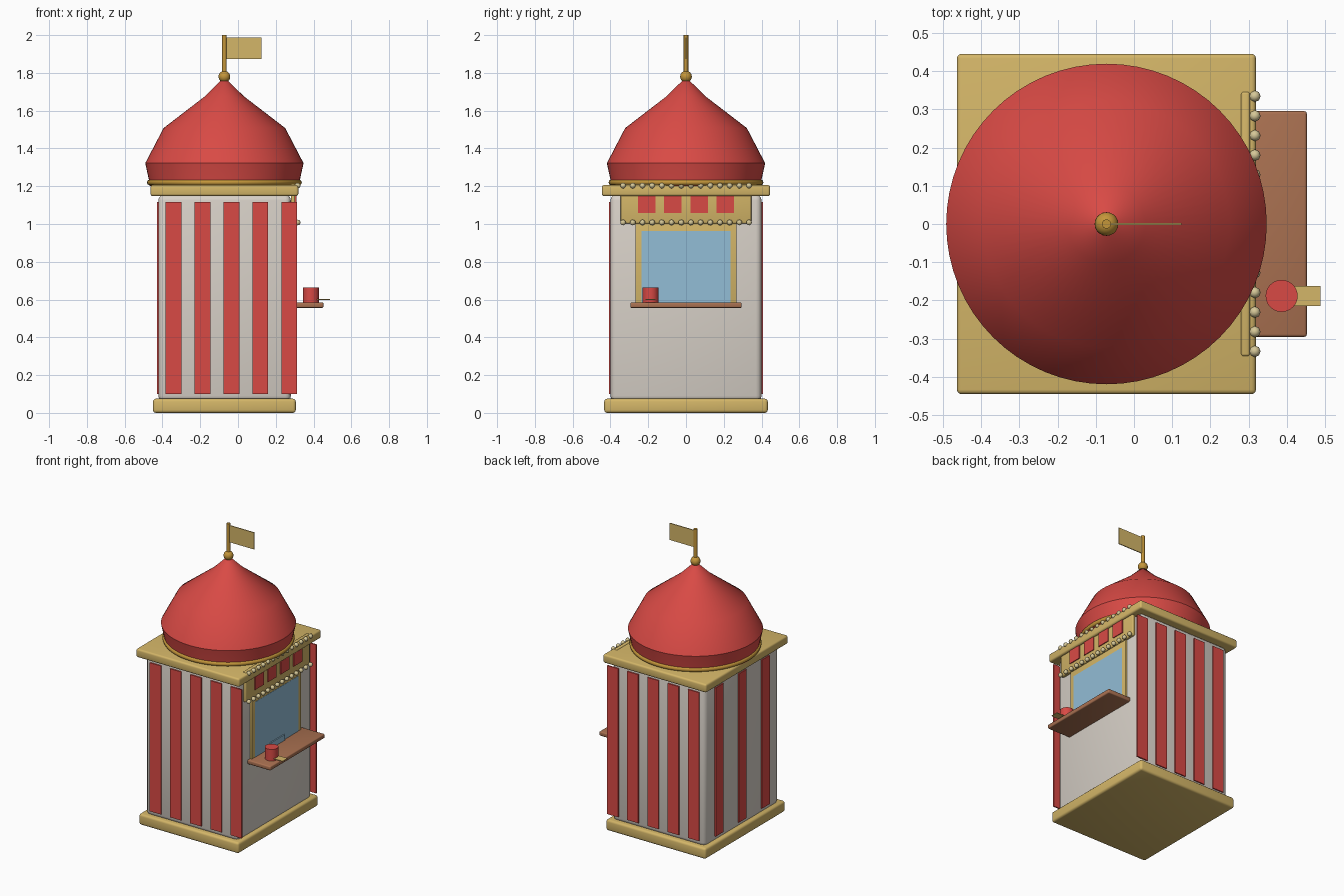
import bpy, bmesh, math
from mathutils import Matrix, Vector

if "Cube" in bpy.data.objects:
    bpy.data.objects.remove(bpy.data.objects["Cube"])

CX = -0.072  # axis of the booth


def mat(name, r, g, b):
    lin = lambda c: ((c / 255 + 0.055) / 1.055) ** 2.4 if c > 10 else c / 3295
    m = bpy.data.materials.new(name)
    m.diffuse_color = (lin(r), lin(g), lin(b), 1)
    m.use_nodes = True
    m.node_tree.nodes["Principled BSDF"].inputs["Base Color"].default_value = m.diffuse_color
    return m


RED = mat("red", 217, 74, 69)
CREAM = mat("cream", 216, 209, 200)
GOLD = mat("pale gold", 212, 182, 104)
BRASS = mat("brass", 196, 150, 58)
BULB = mat("bulb cream", 214, 200, 152)
WOOD = mat("wood", 170, 113, 81)
GLASS = mat("glass blue", 146, 189, 214)


def finish(name, bm, m, smooth=None):
    bmesh.ops.recalc_face_normals(bm, faces=bm.faces)
    me = bpy.data.meshes.new(name)
    bm.to_mesh(me)
    bm.free()
    ob = bpy.data.objects.new(name, me)
    bpy.context.collection.objects.link(ob)
    me.materials.append(m)
    if smooth:
        bpy.ops.object.select_all(action='DESELECT')
        ob.select_set(True)
        bpy.context.view_layer.objects.active = ob
        bpy.ops.object.shade_smooth_by_angle(angle=math.radians(smooth))
    return ob


def box(name, x, y, z, m, bevel=0):
    """Box from (min, max) pairs, optionally with rounded edges."""
    bm = bmesh.new()
    size = [b - a for a, b in (x, y, z)]
    mid = Vector([(a + b) / 2 for a, b in (x, y, z)])
    bmesh.ops.create_cube(bm, size=1, matrix=Matrix.Translation(mid) @ Matrix.Diagonal((*size, 1)))
    if bevel:
        bmesh.ops.bevel(bm, geom=bm.edges[:], offset=bevel, segments=3, profile=0.5, affect='EDGES')
    return finish(name, bm, m, 35 if bevel else None)


def lathe(name, profile, m, centre=(CX, 0), steps=64, smooth=35):
    """Closed turned solid from (radius, z) points."""
    bm = bmesh.new()
    vs = [bm.verts.new((centre[0] + r, centre[1], z)) for r, z in profile]
    es = [bm.edges.new(p) for p in zip(vs, vs[1:])]
    bmesh.ops.spin(bm, geom=vs + es, cent=(*centre, 0), axis=(0, 0, 1),
                   angle=2 * math.pi, steps=steps, use_duplicate=False)
    bmesh.ops.remove_doubles(bm, verts=bm.verts, dist=1e-5)
    return finish(name, bm, m, smooth)


def ball(name, pos, r, m, u=8, v=6):
    bm = bmesh.new()
    bmesh.ops.create_uvsphere(bm, u_segments=u, v_segments=v, radius=r, matrix=Matrix.Translation(pos))
    return finish(name, bm, m, 60)


# Booth body with base and cornice slabs
box("base", (-0.45, 0.306), (-0.433, 0.433), (0, 0.075), GOLD, 0.015)
box("body", (-0.422, 0.28), (-0.4, 0.4), (0.06, 1.155), CREAM, 0.03)
box("cornice", (-0.463, 0.319), (-0.445, 0.445), (1.148, 1.206), GOLD, 0.012)

# Wall stripes: front and back, then the left side
for i in range(5):
    c = -0.341 + i * 0.153
    for side, s in (("front", -1), ("back", 1)):
        y = sorted((s * 0.399, s * 0.408))
        box(f"{side}_stripe_{i+1}", (c - 0.042, c + 0.042), y, (0.1, 1.117), RED)
for i in range(3):
    c = (i - 1) * 0.25
    box(f"left_stripe_{i+1}", (-0.43, -0.421), (c - 0.042, c + 0.042), (0.1, 1.117), RED)

# Serving window
box("window_frame", (0.27, 0.293), (-0.268, 0.268), (0.57, 1.01), GOLD, 0.004)
box("window_glass", (0.289, 0.2945), (-0.235, 0.235), (0.585, 0.963), GLASS)
box("pass_tray", (0.292, 0.302), (-0.077, 0.077), (0.584, 0.624), GLASS)

# Counter with ticket roll
box("counter", (0.27, 0.452), (-0.295, 0.295), (0.556, 0.585), WOOD, 0.007)
lathe("ticket_roll", [(0, 0.584), (0.042, 0.584), (0.042, 0.664), (0, 0.664)], RED, (0.386, -0.188), 24)
box("ticket_strip", (0.39, 0.488), (-0.215, -0.162), (0.598, 0.602), GOLD)

# Sign board with red panels and rows of bulbs
box("sign_board", (0.28, 0.303), (-0.346, 0.346), (1.003, 1.212), GOLD, 0.007)
for i in range(4):
    c = (i - 1.5) * 0.139
    box(f"sign_panel_{i+1}", (0.301, 0.309), (c - 0.046, c + 0.046), (1.057, 1.152), RED)
for i in range(14):
    y = -0.333 + i * 0.0513
    for row, z in (("lower", 1.008), ("upper", 1.203)):
        ball(f"{row}_bulb_{i+1}", (0.316, y, z), 0.015, BULB)

# Domed roof, trim ring, finial
lathe("roof_dome", [(0, 1.2), (0.395, 1.2), (0.4, 1.235), (0.419, 1.322), (0.322, 1.508),
                    (0.102, 1.677), (0.016, 1.762), (0, 1.765)], RED)
ring = [(0.397 + 0.013 * math.cos(a * math.pi / 4), 1.22 + 0.015 * math.sin(a * math.pi / 4)) for a in range(9)]
lathe("roof_trim_ring", ring, BRASS, smooth=60)
ball("finial_ball", (CX, 0, 1.78), 0.031, BRASS, 20, 12)
lathe("flag_pole", [(0, 1.77), (0.012, 1.77), (0.012, 2.0), (0, 2.0)], BRASS, steps=16)
box("flag", (CX + 0.008, 0.124), (-0.003, 0.003), (1.873, 1.988), GOLD)
